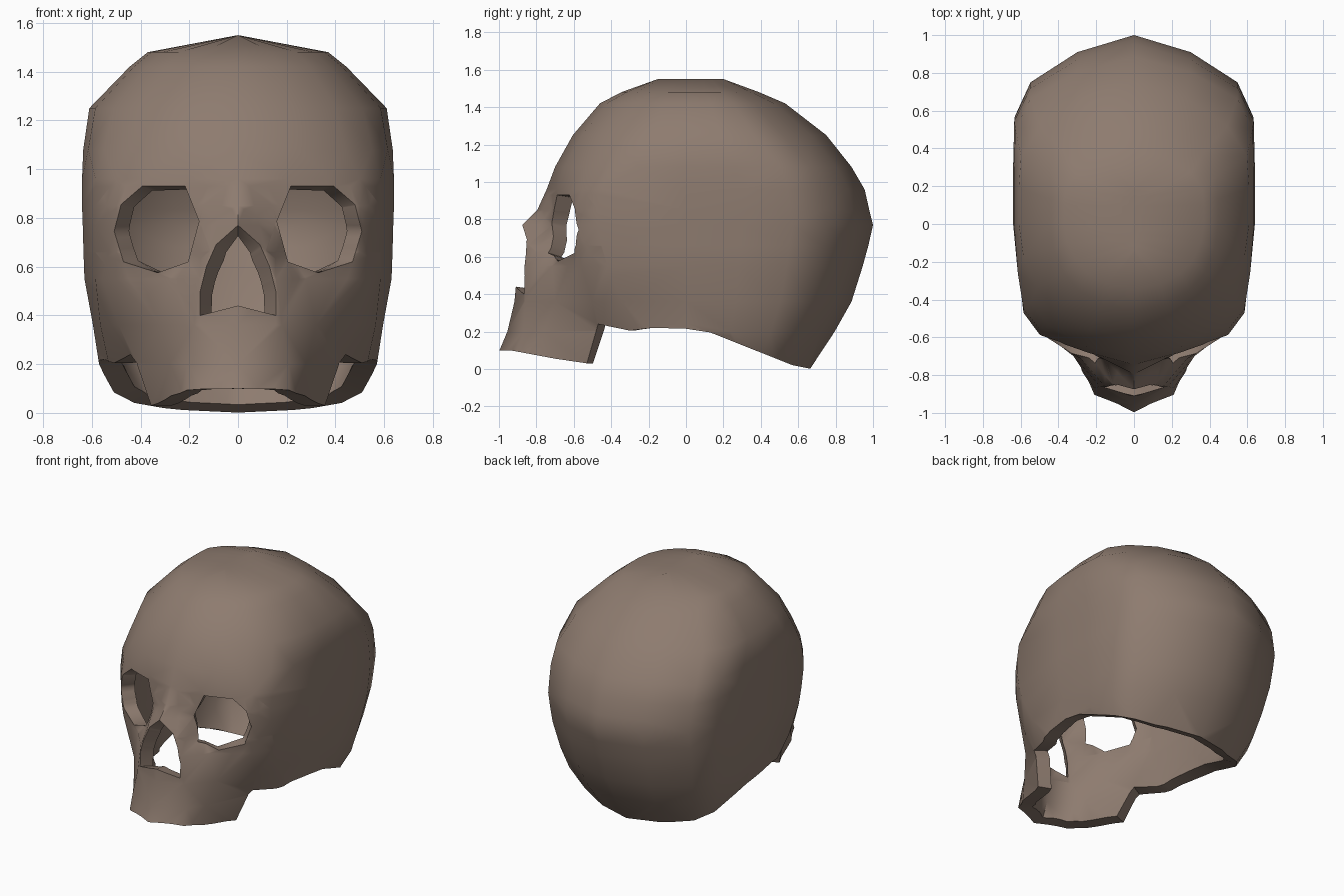
import bpy, bmesh
from mathutils import Vector

if "Cube" in bpy.data.objects:
    bpy.data.objects.remove(bpy.data.objects["Cube"])

THICK = .09
# Horizontal rows, bottom to top: z, half width, back y, front y
ROWS = [(-.05, .45, .63, -1.06), (.2, .57, .795, -.955), (.36, .595, .885, -.917),
        (.55, .63, .945, -.90), (.66, .634, .975, -.88), (.77, .637, 1.0, -.875),
        (.85, .64, .98, -.795), (.96, .64, .955, -.745), (1.08, .635, .885, -.70),
        (1.25, .61, .75, -.605), (1.42, .445, .53, -.46), (1.48, .37, .39, -.345),
        (1.55, 0, .2, -.15)]
# Face contour of the lower rows, from beside the midline out to the temple
FACE = [[(.21, -.95), (.27, -.80), (.355, -.50), (.42, -.25)],
        [(.21, -.87), (.28, -.76), (.42, -.47), (.53, -.25)],
        [(.18, -.86), (.32, -.70), (.49, -.50), (.565, -.34)],
        [(.155, -.86), (.28, -.715), (.50, -.56), (.585, -.42)],
        [(.115, -.85), (.205, -.70), (.50, -.582), (.585, -.45)],
        [(.15, -.72), (.35, -.66), (.50, -.585), (.585, -.47)],
        [(.17, -.71), (.35, -.66), (.50, -.585), (.585, -.47)],
        [(.20, -.69), (.37, -.63), (.50, -.555), (.585, -.45)],
        [(.25, -.65), (.44, -.545), (.55, -.42), (.615, -.26)]]
# Unit contours for the forehead, for the sides and back, and for the rounder crown
FOREHEAD = [(.38, .92), (.66, .76), (.84, .56), (.96, .28)]
BACK = [(1, 0), (1, .3), (.99, .57), (.86, .75), (.47, .91), (0, 1)]
CROWN = [(1, 0), (1, .25), (.98, .48), (.81, .69), (.45, .89), (0, 1)]

EYE = [(.393, .93), (.217, .93), (.16, .786), (.205, .62),
       (.33, .575), (.47, .62), (.508, .745), (.48, .855)]
NOSE = [(0, .77), (0, .44), (.155, .40), (.155, .50), (.13, .60), (.09, .69)]
RIM = [(-1.3, .105), (-.93, .098), (-.70, .055), (-.53, .03), (-.47, .24), (-.30, .205),
       (-.18, .22), (0, .215), (.13, .195), (.57, .02), (.67, 0), (1.2, -.02)]


def bisect(bm, faces, point, normal):
    geom = set(faces)
    for f in faces:
        geom.update(f.edges)
        geom.update(f.verts)
    bmesh.ops.bisect_plane(bm, geom=list(geom), dist=1e-4, plane_co=point, plane_no=normal)


def cut_opening(bm, poly):
    """Cut a convex front-view outline out of the face."""
    edges = list(zip(poly, poly[1:] + poly[:1]))
    x0, x1 = min(p[0] for p in poly), max(p[0] for p in poly)
    z0, z1 = min(p[1] for p in poly), max(p[1] for p in poly)
    for (ax, az), (bx, bz) in edges:
        faces = [f for f in bm.faces if f.calc_center_median().y < -.2
                 and min(v.co.x for v in f.verts) < x1 and max(v.co.x for v in f.verts) > x0
                 and min(v.co.z for v in f.verts) < z1 and max(v.co.z for v in f.verts) > z0]
        bisect(bm, faces, (ax, 0, az), Vector((az - bz, 0, bx - ax)).normalized())

    def inside(c):
        return c.y < -.2 and all((bx - ax) * (c.z - az) - (bz - az) * (c.x - ax) > 0
                                 for (ax, az), (bx, bz) in edges)
    gone = [f for f in bm.faces if inside(f.calc_center_median())]
    bmesh.ops.delete(bm, geom=gone, context='FACES')


def rim_height(y):
    for (y0, z0), (y1, z1) in zip(RIM, RIM[1:]):
        if y <= y1:
            return z0 + (z1 - z0) * (y - y0) / (y1 - y0)
    return 0


def cut_rim(bm):
    """Trim everything below the side-view lower edge."""
    for (y0, z0), (y1, z1) in zip(RIM, RIM[1:]):
        faces = [f for f in bm.faces if min(v.co.z for v in f.verts) < .4
                 and min(v.co.y for v in f.verts) < y1 and max(v.co.y for v in f.verts) > y0]
        bisect(bm, faces, (0, y0, z0), Vector((0, z0 - z1, y1 - y0)).normalized())
    centres = [(f, f.calc_center_median()) for f in bm.faces]
    gone = [f for f, c in centres if c.z < rim_height(c.y)]
    bmesh.ops.delete(bm, geom=gone, context='FACES')


def add_inner_wall(bm, layer):
    """Offset the surface inward along its stored directions and close the rims."""
    outer_faces = bm.faces[:]
    rims = [e.link_loops[0] for e in bm.edges if e.is_boundary
            and max(v.co.x for v in e.verts) > 1e-3]
    rims = [(l.vert, l.link_loop_next.vert) for l in rims]
    inner = {}
    for v in bm.verts[:]:
        inner[v] = v.co - v[layer].normalized() * THICK
    inner = {v: bm.verts.new((max(co.x, 0), co.y, co.z)) for v, co in inner.items()}
    for f in outer_faces:
        bm.faces.new([inner[v] for v in reversed(f.verts)])
    for a, b in rims:
        bm.faces.new((b, a, inner[a], inner[b]))


# Right half of the outer surface, lofted through the rows
bm = bmesh.new()
inward = bm.verts.layers.float_vector.new("inward")
grid = []
for i, (z, w, yb, yf) in enumerate(ROWS):
    front = FACE[i] if i < len(FACE) else [(x * w, y * yf) for x, y in FOREHEAD]
    back = BACK if i < len(FACE) else CROWN
    pts = [(0, yf)] + front + [(x * w, y * yb) for x, y in back]
    grid.append([bm.verts.new((x, y, z)) for x, y in pts])
for lo, hi in zip(grid, grid[1:]):
    for j in range(len(lo) - 1):
        bm.faces.new((lo[j], lo[j + 1], hi[j + 1], hi[j]))
bmesh.ops.remove_doubles(bm, verts=bm.verts[:], dist=1e-4)
bmesh.ops.triangulate(bm, faces=bm.faces[:])

# Thickness direction: level near the jaw, and kept on the midline
bm.normal_update()
for v in bm.verts:
    n = v.normal.copy()
    if v.co.x < 1e-4:
        n.x = 0
    if v.co.z < .3:
        n.z *= 0 if v.co.y < -.2 else .6
    v[inward] = n.normalized()

# Eye socket, nose opening and open underside
cut_opening(bm, EYE)
cut_opening(bm, NOSE)
cut_rim(bm)
bmesh.ops.remove_doubles(bm, verts=bm.verts[:], dist=1e-3)
add_inner_wall(bm, inward)

mesh = bpy.data.meshes.new("skull")
bm.to_mesh(mesh)
bm.free()
mesh.attributes.remove(mesh.attributes["inward"])
skull = bpy.data.objects.new("skull", mesh)
bpy.context.collection.objects.link(skull)

bone = bpy.data.materials.new("brown bone")
bone.diffuse_color = (.27, .2, .16, 1)
bone.use_nodes = True
bone.node_tree.nodes["Principled BSDF"].inputs["Base Color"].default_value = bone.diffuse_color
mesh.materials.append(bone)

# Mirror to the left
bpy.context.view_layer.objects.active = skull
skull.select_set(True)
mirror = skull.modifiers.new("mirror", 'MIRROR')
mirror.merge_threshold = .001
bpy.ops.object.modifier_apply(modifier="mirror")
bpy.ops.object.shade_smooth_by_angle(angle=1.0)
